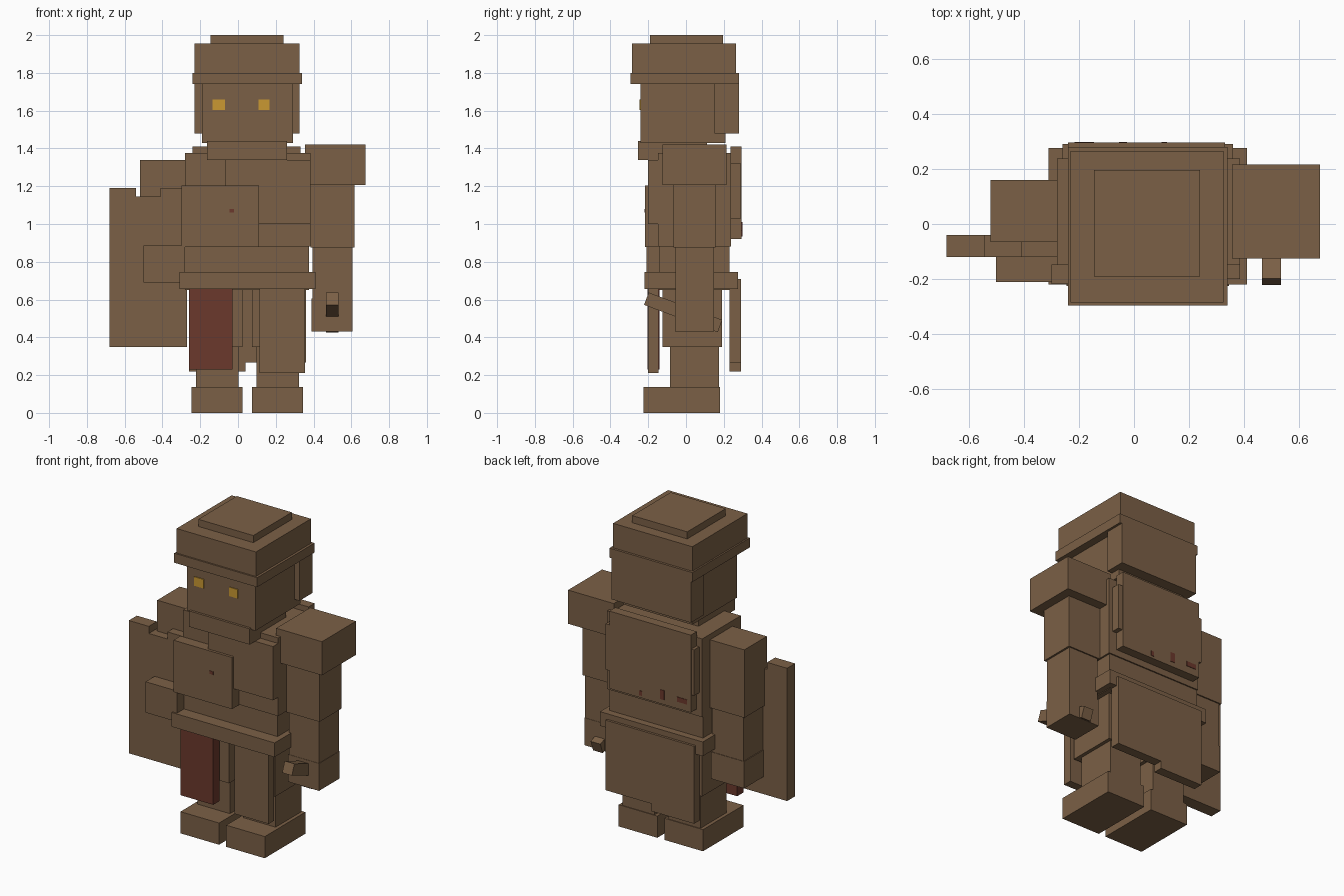
import bpy, bmesh
from mathutils import Matrix, Vector


def material(name, color):
    m = bpy.data.materials.new(name)
    m.diffuse_color = (*color, 1)
    return m


BROWN = material("worn brown", (0.198, 0.117, 0.061))
RED = material("dark red", (0.147, 0.0395, 0.025))
AMBER = material("amber", (0.591, 0.314, 0.032))


def box(name, x, y, z, mat=BROWN, tilt=0.0):
    """Box from axis ranges, optionally tilted about x through its centre."""
    lo, hi = Vector((x[0], y[0], z[0])), Vector((x[1], y[1], z[1]))
    bm = bmesh.new()
    bmesh.ops.create_cube(bm, size=1, matrix=Matrix.Diagonal((*(hi - lo), 1)))
    me = bpy.data.meshes.new(name)
    bm.to_mesh(me)
    bm.free()
    me.materials.append(mat)
    ob = bpy.data.objects.new(name, me)
    ob.location = (lo + hi) / 2
    ob.rotation_euler.x = tilt
    bpy.context.collection.objects.link(ob)
    return ob


def slab(name, outline, y, mat=BROWN):
    """Extrude an x-z outline through a y range."""
    bm = bmesh.new()
    face = bm.faces.new([bm.verts.new((px, y[0], pz)) for px, pz in outline])
    ext = bmesh.ops.extrude_face_region(bm, geom=[face])
    moved = [v for v in ext["geom"] if isinstance(v, bmesh.types.BMVert)]
    bmesh.ops.translate(bm, vec=(0, y[1] - y[0], 0), verts=moved)
    bmesh.ops.recalc_face_normals(bm, faces=bm.faces)
    me = bpy.data.meshes.new(name)
    bm.to_mesh(me)
    bm.free()
    me.materials.append(mat)
    ob = bpy.data.objects.new(name, me)
    bpy.context.collection.objects.link(ob)


# Head and hat
box("head", (-0.19, 0.29), (-0.24, 0.21), (1.43, 1.74))
box("back_hair", (-0.23, 0.325), (0.15, 0.28), (1.48, 1.74))
box("hat_brim", (-0.24, 0.34), (-0.295, 0.28), (1.74, 1.80))
box("hat_crown", (-0.23, 0.325), (-0.285, 0.265), (1.80, 1.955))
box("hat_top", (-0.145, 0.24), (-0.19, 0.195), (1.955, 2.0))
box("collar", (-0.165, 0.26), (-0.255, 0.11), (1.34, 1.44))
for i, x in enumerate([(-0.135, -0.07), (0.108, 0.167)]):
    box(f"eye_{i}", x, (-0.245, -0.237), (1.603, 1.66), AMBER)

# Torso, chest plates and belt
box("torso", (-0.28, 0.385), (-0.148, 0.238), (0.88, 1.375))
box("waist", (-0.28, 0.375), (-0.14, 0.23), (0.65, 0.88))
box("chest_plate_low", (-0.30, 0.11), (-0.217, -0.147), (0.877, 1.204))
box("chest_plate_high", (-0.07, 0.385), (-0.2, -0.147), (1.0, 1.34))
box("belt", (-0.31, 0.41), (-0.22, 0.275), (0.655, 0.745))

# Back plate with side strips
box("back_plate", (-0.24, 0.33), (0.235, 0.295), (0.92, 1.41))
for i, x in enumerate([(-0.26, -0.24), (0.33, 0.36)]):
    box(f"back_strip_{i}", x, (0.238, 0.29), (1.03, 1.32))

# Skirt: stepped rear flap and two front flaps
slab("rear_flap", [(-0.26, 0.71), (-0.26, 0.22), (0.04, 0.22),
                   (0.04, 0.267), (0.36, 0.267), (0.36, 0.71)], (0.23, 0.29))
box("front_flap", (0.115, 0.355), (-0.2, -0.145), (0.21, 0.67))
box("red_flap", (-0.26, -0.03), (-0.205, -0.14), (0.23, 0.67), RED)

# Legs
for side, cx in (("right", -0.11), ("left", 0.21)):
    box(f"{side}_boot", (cx - 0.135, cx + 0.135), (-0.225, 0.18), (0, 0.137))
    box(f"{side}_shin", (cx - 0.113, cx + 0.113), (-0.085, 0.175), (0.137, 0.35))
    box(f"{side}_thigh", (cx - 0.135, cx + 0.135), (-0.125, 0.19), (0.35, 0.66))

# Armoured arm with a short tilted grip
box("shoulder_guard", (0.355, 0.675), (-0.125, 0.215), (1.207, 1.42))
box("left_upper_arm", (0.385, 0.617), (-0.067, 0.155), (0.875, 1.207))
box("left_forearm", (0.395, 0.605), (-0.055, 0.147), (0.605, 0.875))
box("left_hand", (0.39, 0.607), (-0.057, 0.149), (0.432, 0.605))
box("grip", (0.465, 0.533), (-0.223, 0.193), (0.497, 0.567), tilt=-0.356)

# Shield arm
box("right_upper_arm", (-0.52, -0.28), (-0.065, 0.16), (0.91, 1.34))
box("right_forearm", (-0.51, -0.29), (-0.06, 0.152), (0.63, 0.91))
box("right_hand", (-0.515, -0.285), (-0.062, 0.155), (0.46, 0.63))

# Notched shield and its front block
slab("shield", [(-0.68, 0.35), (-0.27, 0.35), (-0.27, 1.19), (-0.41, 1.19),
                (-0.41, 1.145), (-0.54, 1.145), (-0.54, 1.19), (-0.68, 1.19)],
     (-0.12, -0.04))
box("shield_block", (-0.50, -0.28), (-0.21, -0.118), (0.69, 0.885))

# Small red stains
box("stain_front", (-0.045, -0.02), (-0.22, -0.214), (1.06, 1.08), RED)
for i, (x, z, w, h) in enumerate([(0.11, 0.95, 0.02, 0.03),
                                  (-0.04, 0.98, 0.03, 0.06),
                                  (-0.18, 0.98, 0.07, 0.03)]):
    box(f"stain_back_{i}", (x - w / 2, x + w / 2), (0.292, 0.298),
        (z - h / 2, z + h / 2), RED)
